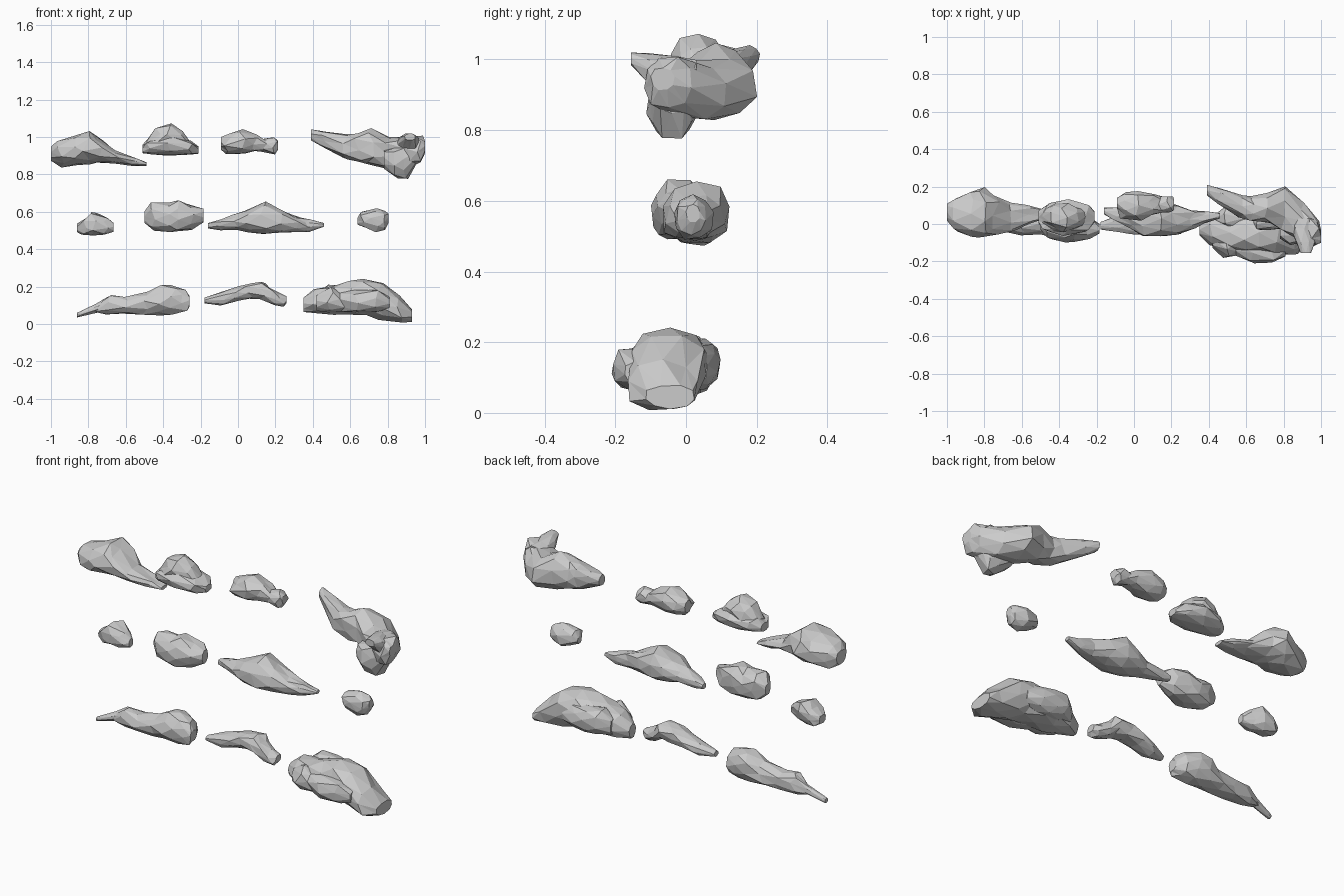
import bpy, bmesh, random
from math import sin, cos, pi, copysign

random.seed(11)


def full(v):
    return copysign(abs(v) ** 0.88, v)


# Faceted lump lofted through rings of (position, side min, side max, z min, z max)
def loft(name, rings, along_y=False, n=9):
    bm = bmesh.new()
    loops = []
    last = len(rings) - 1
    for k, (p, a0, a1, z0, z1) in enumerate(rings):
        ac, zc, ar, zr = (a0 + a1) / 2, (z0 + z1) / 2, (a1 - a0) / 2, (z1 - z0) / 2
        loop = []
        for i in range(n):
            t = 2 * pi * (i + 0.5 * (k % 2)) / n + pi / 2
            r = random.uniform(0.88, 1.06)
            a = ac + ar * r * full(cos(t))
            z = max(0, zc + zr * r * full(sin(t)))
            q = p + (0 if k in (0, last) else random.uniform(-0.02, 0.02))
            loop.append(bm.verts.new((a, q, z) if along_y else (q, a, z)))
        loops.append(loop)
    for k in range(last):
        A, B = loops[k], loops[k + 1]
        for i in range(n):
            j = (i + 1) % n
            if k % 2 == 0:
                tris = ((A[i], A[j], B[i]), (A[j], B[j], B[i]))
            else:
                tris = ((A[i], A[j], B[j]), (A[i], B[j], B[i]))
            for t in tris:
                bm.faces.new(t)
    bm.faces.new(loops[0])
    bm.faces.new(loops[-1])
    bmesh.ops.recalc_face_normals(bm, faces=bm.faces[:])
    me = bpy.data.meshes.new(name)
    bm.to_mesh(me)
    bm.free()
    ob = bpy.data.objects.new(name, me)
    bpy.context.collection.objects.link(ob)
    return ob


# Rock: first lump is the body, further lumps are fused onto it
def rock(name, body, *lumps):
    ob = loft(name, body)
    helpers = []
    for rings, along_y in lumps:
        h = loft(name + "_lump", rings, along_y)
        h.hide_render = True
        m = ob.modifiers.new("fuse", 'BOOLEAN')
        m.operation, m.solver, m.object = 'UNION', 'EXACT', h
        helpers.append(h)
    if helpers:
        dg = bpy.context.evaluated_depsgraph_get()
        me = bpy.data.meshes.new_from_object(ob.evaluated_get(dg))
        ob.modifiers.clear()
        ob.data = me
        for h in helpers:
            bpy.data.objects.remove(h)


# Top row
rock("top_tailed_rock", [
    (-1.0, .02, .11, .87, .95), (-.95, -.04, .15, .84, .98), (-.87, -.07, .18, .85, 1.01),
    (-.81, -.07, .2, .85, 1.04), (-.74, -.07, .16, .86, 1.0), (-.65, -.04, .12, .86, .93),
    (-.56, 0, .1, .845, .89), (-.49, .02, .08, .845, .865)])
rock("top_peaked_rock", [
    (-.51, 0, .07, .91, .96), (-.47, -.04, .11, .905, .99), (-.36, -.06, .13, .9, 1.01),
    (-.26, -.04, .11, .905, .98), (-.21, .01, .07, .91, .95)],
    ([(-.49, .0, .08, .93, .98), (-.43, -.04, .11, .92, 1.05), (-.37, -.04, .11, .92, 1.075),
      (-.31, -.03, .1, .92, 1.04), (-.26, 0, .08, .93, .98)], False))
rock("top_knobbed_rock", [
    (-.09, .08, .14, .93, 1.0), (-.06, .03, .17, .91, 1.02), (.02, .02, .18, .91, 1.04),
    (.09, .04, .16, .92, 1.02), (.14, .06, .15, .92, .99), (.19, .06, .15, .905, 1.0),
    (.215, .08, .13, .93, .98)])
# Large rock with a horn, a hanging lump and a forward spike
rock("top_horned_rock", [
    (.39, .15, .21, .98, 1.04), (.46, .1, .19, .94, 1.03), (.57, .03, .16, .88, 1.02),
    (.64, .01, .15, .86, 1.03), (.71, 0, .17, .85, 1.05), (.8, -.04, .2, .82, 1.01),
    (.9, -.1, .12, .83, 1.0), (.97, -.12, .02, .86, 1.01), (1.0, -.1, -.03, .91, .98)],
    ([(.78, -.08, .04, .83, .93), (.85, -.11, .04, .775, .96), (.9, -.11, .03, .775, .96),
      (.95, -.09, .01, .85, .94)], False),
    ([(-.155, .89, .95, .98, 1.02), (-.1, .86, .97, .93, 1.02), (-.03, .84, .98, .9, 1.01),
      (.03, .84, .97, .88, 1.0)], True))

# Middle row
rock("middle_small_rock", [
    (-.86, 0, .06, .49, .54), (-.82, -.03, .09, .475, .57), (-.77, -.04, .09, .47, .605),
    (-.71, -.03, .06, .475, .57), (-.665, -.01, .03, .49, .54)])
rock("middle_round_rock", [
    (-.5, -.03, .02, .54, .6), (-.45, -.08, .05, .5, .65), (-.38, -.1, .06, .49, .65),
    (-.31, -.1, .06, .49, .66), (-.24, -.08, .04, .5, .64), (-.185, -.05, .0, .54, .62)])
rock("middle_spindle_rock", [
    (-.16, .05, .09, .51, .54), (-.1, .02, .09, .5, .56), (-.02, -.03, .1, .5, .58),
    (.06, -.07, .12, .49, .61), (.14, -.07, .13, .47, .66), (.22, -.06, .11, .48, .62),
    (.31, -.03, .08, .49, .58), (.38, 0, .07, .49, .56), (.46, .03, .06, .52, .54)])
rock("middle_pebble", [
    (.64, .0, .04, .53, .57), (.67, -.03, .06, .51, .6), (.73, -.04, .08, .49, .62),
    (.78, -.03, .06, .5, .61), (.805, 0, .04, .54, .59)])

# Bottom row
rock("bottom_tailed_rock", [
    (-.86, -.02, .01, .035, .06), (-.75, -.02, .03, .06, .11), (-.69, -.04, .05, .05, .16),
    (-.6, -.06, .06, .05, .15), (-.5, -.06, .07, .05, .17), (-.42, -.07, .09, .04, .21),
    (-.35, -.07, .09, .05, .21), (-.29, -.06, .06, .06, .19), (-.26, -.05, .01, .09, .15)])
rock("bottom_bent_rock", [
    (-.18, -.03, .01, .11, .14), (-.08, -.05, .05, .1, .17), (.0, -.06, .06, .12, .2),
    (.06, -.06, .06, .13, .22), (.13, -.07, .06, .13, .23), (.18, -.07, .04, .1, .2),
    (.23, -.06, .03, .09, .17), (.26, -.04, .01, .11, .15)])
# Large rock with bulges at the front and back
rock("bottom_large_rock", [
    (.35, -.06, .0, .06, .14), (.42, -.12, .05, .05, .19), (.52, -.15, .06, .04, .21),
    (.6, -.15, .07, .04, .23), (.68, -.16, .07, .04, .245), (.76, -.17, .06, .02, .225),
    (.86, -.17, .04, 0, .15), (.93, -.12, .03, .01, .08)],
    ([(.42, -.13, -.03, .07, .16), (.49, -.18, -.03, .06, .2), (.56, -.17, -.04, .06, .18),
      (.63, -.21, -.04, .06, .19), (.73, -.215, -.05, .06, .19), (.81, -.18, -.07, .08, .15)], False),
    ([(.43, .0, .05, .08, .17), (.5, -.04, .1, .06, .22), (.57, -.04, .1, .06, .21),
      (.65, -.04, .09, .06, .2), (.72, -.02, .06, .08, .17)], False))
